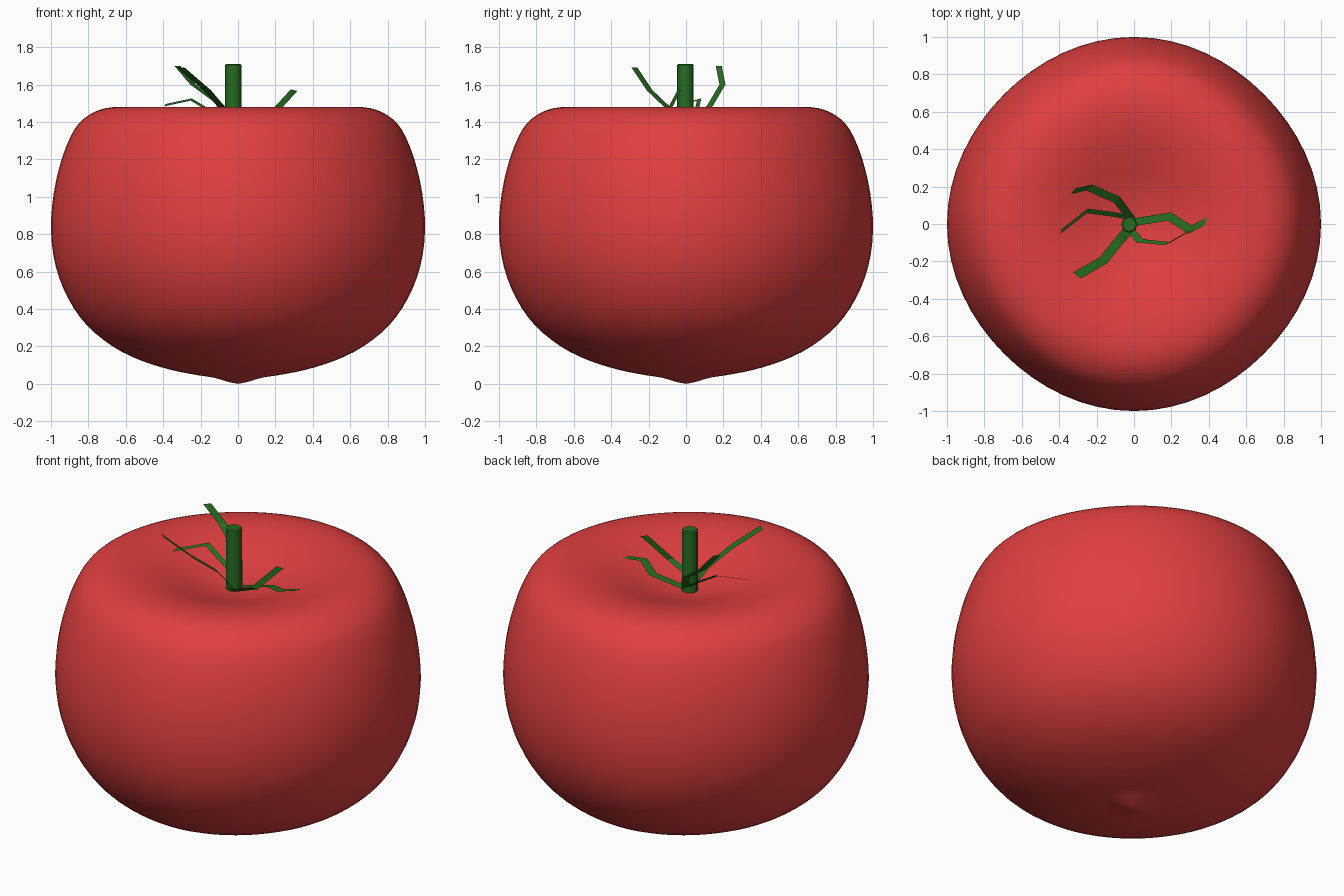
import bpy, bmesh, math
from mathutils import Vector

if "Cube" in bpy.data.objects:
    bpy.data.objects.remove(bpy.data.objects["Cube"])


def material(name, rgb):
    m = bpy.data.materials.new(name)
    m.diffuse_color = (*rgb, 1)
    m.use_nodes = True
    m.node_tree.nodes["Principled BSDF"].inputs["Base Color"].default_value = m.diffuse_color
    return m


def finish(bm, name, mat, smooth):
    bmesh.ops.recalc_face_normals(bm, faces=bm.faces)
    me = bpy.data.meshes.new(name)
    bm.to_mesh(me)
    bm.free()
    for p in me.polygons:
        p.use_smooth = smooth
    me.materials.append(mat)
    ob = bpy.data.objects.new(name, me)
    bpy.context.collection.objects.link(ob)
    return ob


def smooth_path(pts, steps=3):
    # Catmull-Rom interpolation through the profile points
    v = [Vector(p) for p in pts]
    v = [v[0]] + v + [v[-1]]
    out = []
    for i in range(1, len(v) - 2):
        a, b, c, d = v[i - 1:i + 3]
        for k in range(steps):
            t = k / steps
            out.append(0.5 * (2 * b + (c - a) * t + (2 * a - 5 * b + 4 * c - d) * t * t
                              + (3 * b - a - 3 * c + d) * t ** 3))
    return out + [v[-1]]


red = material("red_skin", (0.75, 0.05, 0.05))
green = material("green_leaf", (0.02, 0.15, 0.015))

# fruit: revolved profile with faint lobes
profile = [(0, 0), (0.05, 0.01), (0.13, 0.033), (0.22, 0.047), (0.36, 0.075), (0.52, 0.125),
           (0.67, 0.2), (0.81, 0.315), (0.91, 0.46), (0.975, 0.63), (1.0, 0.82), (0.985, 1.02),
           (0.94, 1.21), (0.875, 1.36), (0.8, 1.435), (0.71, 1.473), (0.6, 1.48), (0.48, 1.463),
           (0.35, 1.425), (0.2, 1.375), (0.08, 1.35), (0, 1.345)]
rings = smooth_path(profile)
N = 64
bm = bmesh.new()
bottom = bm.verts.new((0, 0, rings[0].y))
top = bm.verts.new((0, 0, rings[-1].y))
loops = []
for p in rings[1:-1]:
    loop = []
    for i in range(N):
        a = 2 * math.pi * i / N
        r = p.x * (0.991 + 0.009 * math.cos(4 * a))
        loop.append(bm.verts.new((r * math.cos(a), r * math.sin(a), p.y)))
    loops.append(loop)
for i in range(N):
    j = (i + 1) % N
    bm.faces.new((bottom, loops[0][j], loops[0][i]))
    bm.faces.new((top, loops[-1][i], loops[-1][j]))
    for lo, hi in zip(loops, loops[1:]):
        bm.faces.new((lo[i], lo[j], hi[j], hi[i]))
finish(bm, "fruit", red, True)

# stem
bpy.ops.mesh.primitive_cylinder_add(vertices=8, radius=0.044, depth=0.37,
                                    location=(-0.025, -0.003, 1.525))
stem = bpy.context.object
stem.name = "stem"
stem.data.materials.append(green)
bev = stem.modifiers.new("rounded_rim", 'BEVEL')
bev.width = 0.006
bev.limit_method = 'ANGLE'
bev.angle_limit = math.radians(60)
bpy.ops.object.shade_smooth_by_angle(angle=math.radians(50))

# sepals: thin bent ribbons (half-width vector, path)
sepals = [
    ((0.008, 0.022, 0), [(0, 0.01, 1.36), (0.19, 0.04, 1.40), (0.3, -0.03, 1.43), (0.385, 0.015, 1.44)]),
    ((0.018, 0.008, -0.004), [(-0.02, -0.03, 1.36), (0.03, -0.09, 1.38), (0.18, -0.105, 1.44), (0.3, -0.035, 1.57)]),
    ((0.015, 0.016, 0), [(-0.01, 0.02, 1.36), (-0.09, 0.13, 1.49), (-0.24, 0.195, 1.6), (-0.325, 0.175, 1.7)]),
    ((0.003, 0.012, 0.006), [(0, 0.03, 1.36), (-0.1, 0.05, 1.43), (-0.25, 0.07, 1.52), (-0.39, -0.04, 1.49)]),
    ((0.02, -0.016, 0), [(-0.02, -0.02, 1.36), (-0.08, -0.09, 1.47), (-0.165, -0.195, 1.57), (-0.305, -0.275, 1.69)]),
]
for n, (w, path) in enumerate(sepals, 1):
    bm = bmesh.new()
    w = Vector(w)
    pairs = [(bm.verts.new(Vector(p) - w), bm.verts.new(Vector(p) + w)) for p in path]
    for (a, b), (c, d) in zip(pairs, pairs[1:]):
        bm.faces.new((a, b, d, c))
    finish(bm, f"sepal_{n}", green, False)
